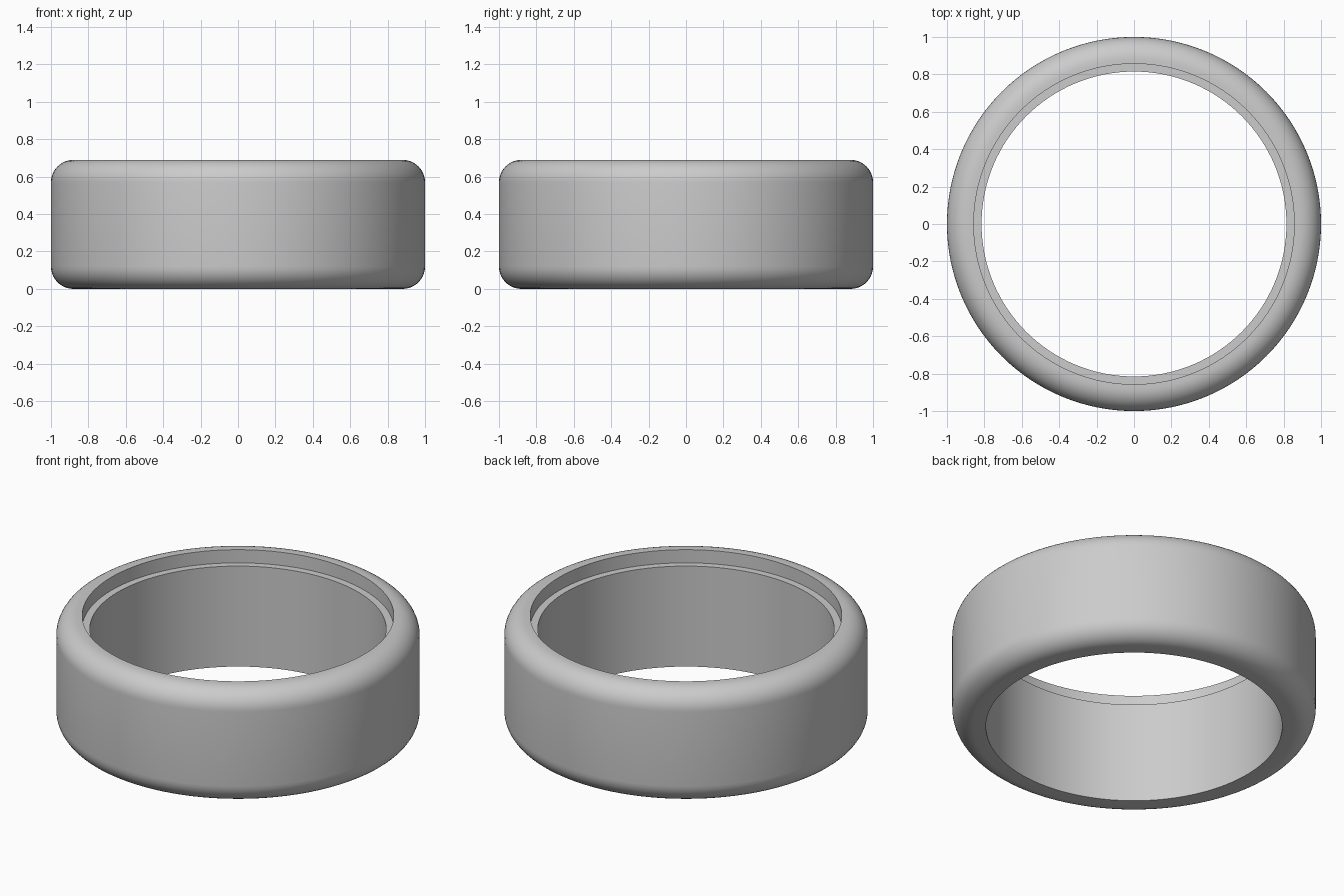
import bpy, bmesh, math

cube = bpy.data.objects.get("Cube")
if cube:
    bpy.data.objects.remove(cube, do_unlink=True)

HEIGHT, OUTER, INNER, RECESS = 0.69, 1.0, 0.815, 0.857
STEP, FILLET, SIDES, ARC = 0.08, 0.12, 128, 10

grey = bpy.data.materials.new("plain_grey")
grey.use_nodes = True
colour = (0.6, 0.6, 0.6, 1)
grey.diffuse_color = colour
grey.node_tree.nodes["Principled BSDF"].inputs["Base Color"].default_value = colour


def corner(z, start):
    """Quarter-round points on the outer edge."""
    for i in range(ARC + 1):
        a = math.radians(start + 90 * i / ARC)
        yield OUTER - FILLET + FILLET * math.cos(a), z + FILLET * math.sin(a)


# Cross-section: plain bore, rounded outside, recessed ledge in the top rim
profile = [(INNER, 0), *corner(FILLET, -90), *corner(HEIGHT - FILLET, 0),
           (RECESS, HEIGHT), (RECESS, HEIGHT - STEP), (INNER, HEIGHT - STEP)]

# Revolve the section into the ring
bm = bmesh.new()
verts = [bm.verts.new((r, 0, z)) for r, z in profile]
edges = [bm.edges.new((verts[i - 1], verts[i])) for i in range(len(verts))]
bmesh.ops.spin(bm, geom=verts + edges, cent=(0, 0, 0), axis=(0, 0, 1),
               angle=math.tau, steps=SIDES, use_merge=True)
bmesh.ops.remove_doubles(bm, verts=bm.verts, dist=0.0001)
bmesh.ops.recalc_face_normals(bm, faces=bm.faces)
mesh = bpy.data.meshes.new("ring_band")
bm.to_mesh(mesh)
bm.free()
mesh.materials.append(grey)
ring = bpy.data.objects.new("ring_band", mesh)
bpy.context.collection.objects.link(ring)

# Smooth curves, crisp rim and ledge edges
bpy.ops.object.select_all(action='DESELECT')
ring.select_set(True)
bpy.context.view_layer.objects.active = ring
bpy.ops.object.shade_smooth_by_angle(angle=math.radians(30))
